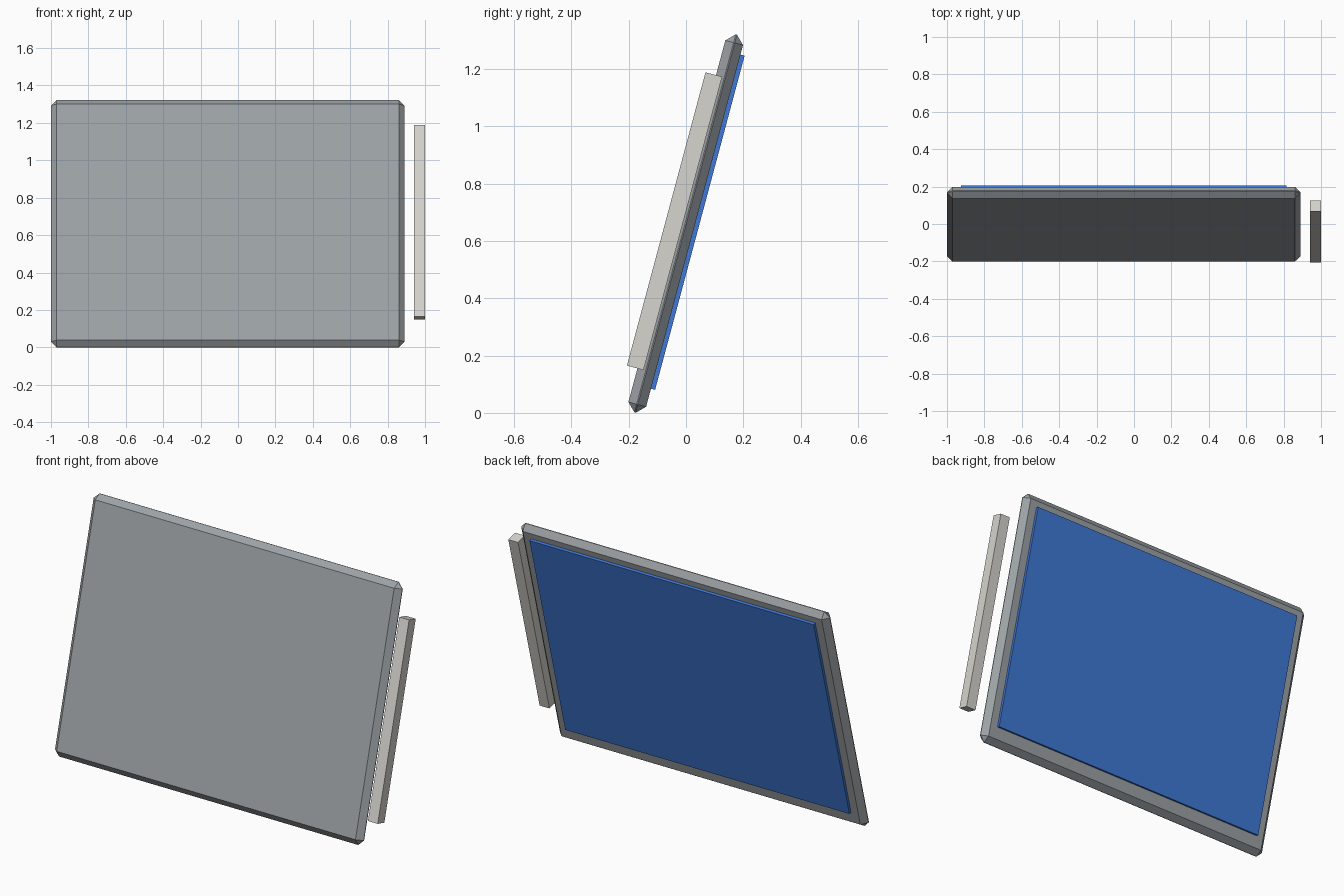
import bpy, bmesh, math
from mathutils import Matrix, Vector

if "Cube" in bpy.data.objects:
    bpy.data.objects.remove(bpy.data.objects["Cube"])

# Everything leans back 15 degrees around the middle of the panel
LEAN = Matrix.Translation((-0.055, -0.001, 0.661)) @ Matrix.Rotation(math.radians(-15), 4, 'X')


def material(name, rgb):
    mat = bpy.data.materials.new(name)
    mat.diffuse_color = (*rgb, 1)
    mat.use_nodes = True
    mat.node_tree.nodes["Principled BSDF"].inputs["Base Color"].default_value = mat.diffuse_color
    return mat


def box(name, size, centre, mat, bevel=0):
    """Box in the leaning frame: x across, y through the panel, z along it."""
    bm = bmesh.new()
    bmesh.ops.create_cube(bm, size=1)
    bmesh.ops.scale(bm, vec=Vector(size), verts=bm.verts)
    if bevel:
        bmesh.ops.bevel(bm, geom=bm.edges[:], offset=bevel, segments=1,
                        affect='EDGES', profile=0.5)
    bmesh.ops.translate(bm, vec=Vector(centre), verts=bm.verts)
    bmesh.ops.transform(bm, matrix=LEAN, verts=bm.verts)
    bmesh.ops.recalc_face_normals(bm, faces=bm.faces[:])
    mesh = bpy.data.meshes.new(name)
    bm.to_mesh(mesh)
    bm.free()
    mesh.materials.append(mat)
    obj = bpy.data.objects.new(name, mesh)
    bpy.context.collection.objects.link(obj)
    return obj


grey = material("casing grey", (0.34, 0.365, 0.385))
blue = material("screen blue", (0.05, 0.19, 0.68))
pale = material("pale grey", (0.68, 0.66, 0.62))

# Chamfered casing
box("casing", (1.89, 0.064, 1.367), (0, 0, 0), grey, bevel=0.03)
# Screen plate standing proud of the back face
box("screen", (1.74, 0.02, 1.208), (0, 0.037, 0.0155), blue)
# Separate stylus bar beside the casing
box("stylus", (0.06, 0.06, 1.06), (1.025, -0.04, -0.002), pale)
